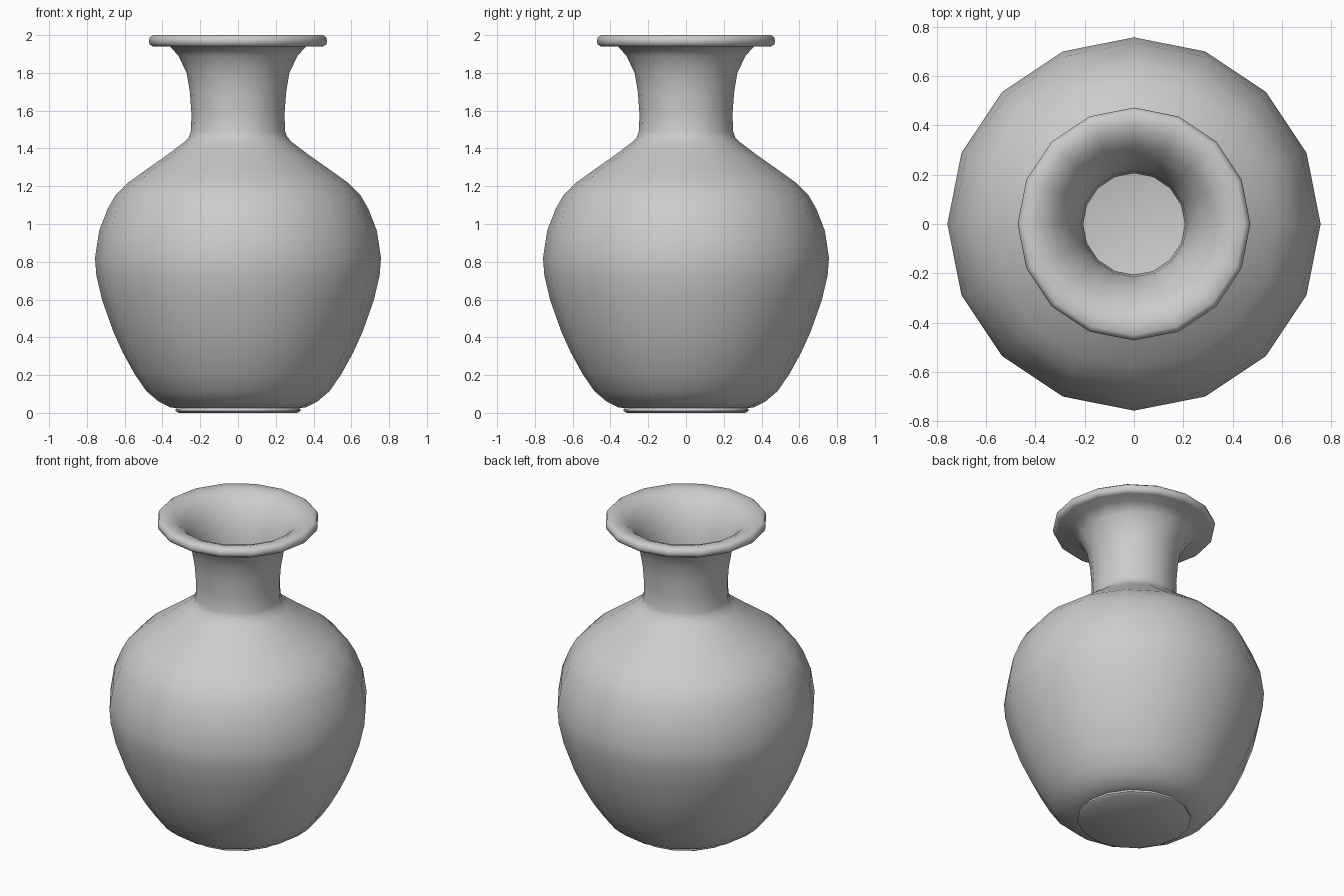
import bpy, bmesh, math

SIDES = 16

# Profile (radius, height): foot, belly, neck, lip, then down the inside wall
outer = [(0, 0), (0.315, 0), (0.33, 0.01), (0.33, 0.02), (0.325, 0.025), (0.36, 0.03),
         (0.42, 0.06), (0.485, 0.115), (0.55, 0.21), (0.61, 0.32), (0.66, 0.43), (0.72, 0.60),
         (0.75, 0.73), (0.757, 0.82), (0.735, 0.965), (0.69, 1.08),
         (0.65, 1.15), (0.58, 1.22), (0.49, 1.285), (0.39, 1.355), (0.29, 1.43),
         (0.26, 1.46), (0.25, 1.49), (0.246, 1.58), (0.255, 1.70),
         (0.272, 1.80), (0.315, 1.89), (0.36, 1.94)]
lip = [(0.45, 1.94), (0.467, 1.95), (0.472, 1.97), (0.467, 1.988), (0.45, 2.0), (0.40, 1.995)]
inner = [(0.36, 1.98), (0.32, 1.945), (0.275, 1.89), (0.235, 1.80), (0.215, 1.70), (0.206, 1.58),
         (0.21, 1.47), (0.26, 1.40), (0.36, 1.32), (0.55, 1.19),
         (0.65, 1.07), (0.715, 0.82), (0.68, 0.60), (0.57, 0.33),
         (0.45, 0.14), (0.33, 0.07), (0, 0.07)]

# Lathe the profile into the vase
bm = bmesh.new()
verts = [bm.verts.new((r, 0, z)) for r, z in outer + lip + inner]
edges = [bm.edges.new(pair) for pair in zip(verts, verts[1:])]
bmesh.ops.spin(bm, geom=verts + edges, cent=(0, 0, 0), axis=(0, 0, 1),
               angle=2 * math.pi, steps=SIDES)
bmesh.ops.remove_doubles(bm, verts=bm.verts, dist=0.0005)
bmesh.ops.recalc_face_normals(bm, faces=bm.faces)

mesh = bpy.data.meshes.new("vase")
bm.to_mesh(mesh)
bm.free()
vase = bpy.data.objects.new("vase", mesh)
bpy.context.collection.objects.link(vase)

# Smooth glazed surface
bpy.context.view_layer.objects.active = vase
vase.select_set(True)
bpy.ops.object.shade_smooth_by_angle(angle=math.radians(50))
